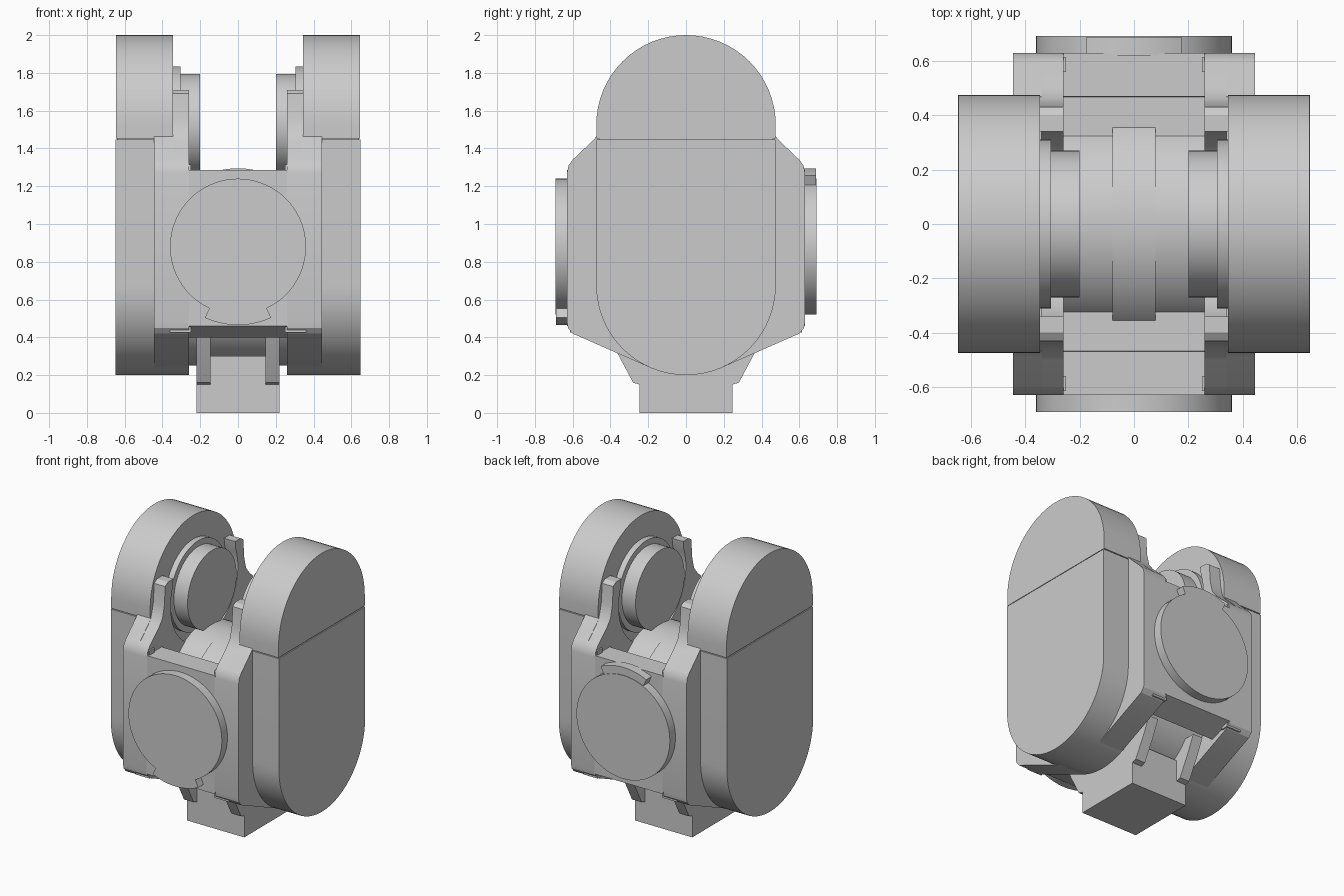
import bpy, bmesh, math

cube = bpy.data.objects.get("Cube")
if cube:
    bpy.data.objects.remove(cube, do_unlink=True)

grey = bpy.data.materials.new("light grey")
grey.use_nodes = True
colour = (0.6, 0.6, 0.6, 1)
grey.diffuse_color = colour
grey.node_tree.nodes["Principled BSDF"].inputs["Base Color"].default_value = colour


def arc(cy, cz, r, start, end, steps=32):
    """Points on a circle in the side plane, angles in degrees."""
    angles = [math.radians(start + (end - start) * i / steps) for i in range(steps + 1)]
    return [(cy + r * math.cos(a), cz + r * math.sin(a)) for a in angles]


def extrude(name, profile, lo, hi, axis="x"):
    """Extrude a profile along x (points are y, z) or along y (points are x, z)."""
    bm = bmesh.new()
    place = (lambda u, v, d: (d, u, v)) if axis == "x" else (lambda u, v, d: (u, d, v))
    face = bm.faces.new([bm.verts.new(place(u, v, lo)) for u, v in profile])
    moved = bmesh.ops.extrude_face_region(bm, geom=[face])
    step = place(0, 0, hi - lo)
    verts = [g for g in moved["geom"] if isinstance(g, bmesh.types.BMVert)]
    bmesh.ops.translate(bm, verts=verts, vec=step)
    bmesh.ops.recalc_face_normals(bm, faces=bm.faces)
    mesh = bpy.data.meshes.new(name)
    bm.to_mesh(mesh)
    bm.free()
    mesh.materials.append(grey)
    obj = bpy.data.objects.new(name, mesh)
    bpy.context.collection.objects.link(obj)
    bpy.ops.object.select_all(action="DESELECT")
    obj.select_set(True)
    bpy.context.view_layer.objects.active = obj
    bpy.ops.object.shade_smooth_by_angle(angle=math.radians(25))
    return obj


def pair(name, profile, lo, hi):
    """The same part on both sides of the model."""
    extrude("left_" + name, profile, lo, hi)
    extrude("right_" + name, profile, -hi, -lo)


def box(u0, u1, v0, v1):
    return [(u0, v0), (u1, v0), (u1, v1), (u0, v1)]


def mirrored(half):
    """Close a half profile with its reflection."""
    return half + [(-u, v) for u, v in reversed(half)]


def capsule(r, low, high):
    return arc(0, high - r, r, 0, 180) + arc(0, low + r, r, 180, 360)


TOP, LOW, ARM_R = 1.525, 0.675, 0.475

# Rounded side arms, with a hairline seam between cover and housing
lower_arm = [(ARM_R, 1.447)] + [(-ARM_R, 1.447)] + arc(0, LOW, ARM_R, 180, 360)
upper_arm = [(-ARM_R, 1.453), (ARM_R, 1.453)] + arc(0, TOP, ARM_R, 0, 180)
pair("lower_arm", lower_arm, 0.40, 0.648)
pair("upper_arm", upper_arm, 0.345, 0.645)
pair("arm_core", box(-0.46, 0.46, 1.40, 1.50), 0.345, 0.64)
pair("arm_foot", arc(0, LOW, ARM_R, 180, 360), 0.26, 0.60)

# Angular cheeks beside the central body
bottom = [(0.19, 0.24), (0.60, 0.42), (0.625, 0.45), (0.63, 0.48)]
shoulder = [(0.63, 1.27), (0.622, 1.31), (0.60, 1.34)]
pair("cheek", mirrored(bottom + shoulder + [(0.49, 1.445), (0.47, 1.47)]), 0.34, 0.445)

# Inner cheeks with horns around the pivot cut-out
horn = [(0.50, 1.43), (0.46, 1.48), (0.44, 1.56), (0.43, 1.69), (0.40, 1.71), (0.34, 1.71)]
saddle = arc(0, TOP, 0.37, 20, -85, 20)
pair("horned_cheek", mirrored(bottom + shoulder + horn + saddle), 0.26, 0.35)

# Pivot pins facing each other between the arms
pair("pivot_collar", arc(0, TOP, 0.31, 0, 354, 59), 0.305, 0.35)
pair("pivot_pin", arc(0, TOP, 0.27, 0, 354, 59), 0.20, 0.35)

# Central drum with a wider middle band and a solid core
extrude("central_drum", capsule(0.41, 0.25, 1.28), -0.265, 0.265)
extrude("drum_band", capsule(0.47, 0.36, 1.282), -0.08, 0.08)
extrude("body_core", box(-0.48, 0.48, 0.48, 1.12), -0.265, 0.265)

# Front and back plates, round covers, locking tabs and corner clips
for name, side, turn in (("front", -1, -90), ("back", 1, 90)):
    plate = [(side * 0.46, 0.40), (side * 0.63, 0.46), (side * 0.63, 1.285), (side * 0.47, 1.285)]
    extrude(name + "_plate", plate, -0.265, 0.265)
    near, far = sorted((side * 0.62, side * 0.692))
    extrude(name + "_cover", arc(0, 0.88, 0.36, 0, 355, 71), near, far, "y")
    near, far = sorted((side * 0.62, side * 0.688))
    tab = arc(0, 0.88, 0.415, turn - 25, turn + 25, 12) + arc(0, 0.88, 0.33, turn + 25, turn - 25, 12)
    extrude(name + "_cover_tab", tab, near, far, "y")
    for level, z in (("upper", 1.28), ("lower", 0.425)):
        clip = box(side * 0.56, side * 0.615, z, z + 0.035)
        pair(name + "_" + level + "_clip", clip, 0.25, 0.36)

# Mounting post with flared ribs
extrude("mounting_post", box(-0.245, 0.245, 0, 0.30), -0.22, 0.22)
pair("post_rib", mirrored([(0.245, 0.15), (0.28, 0.16), (0.36, 0.31), (0.41, 0.42)]), 0.145, 0.22)
